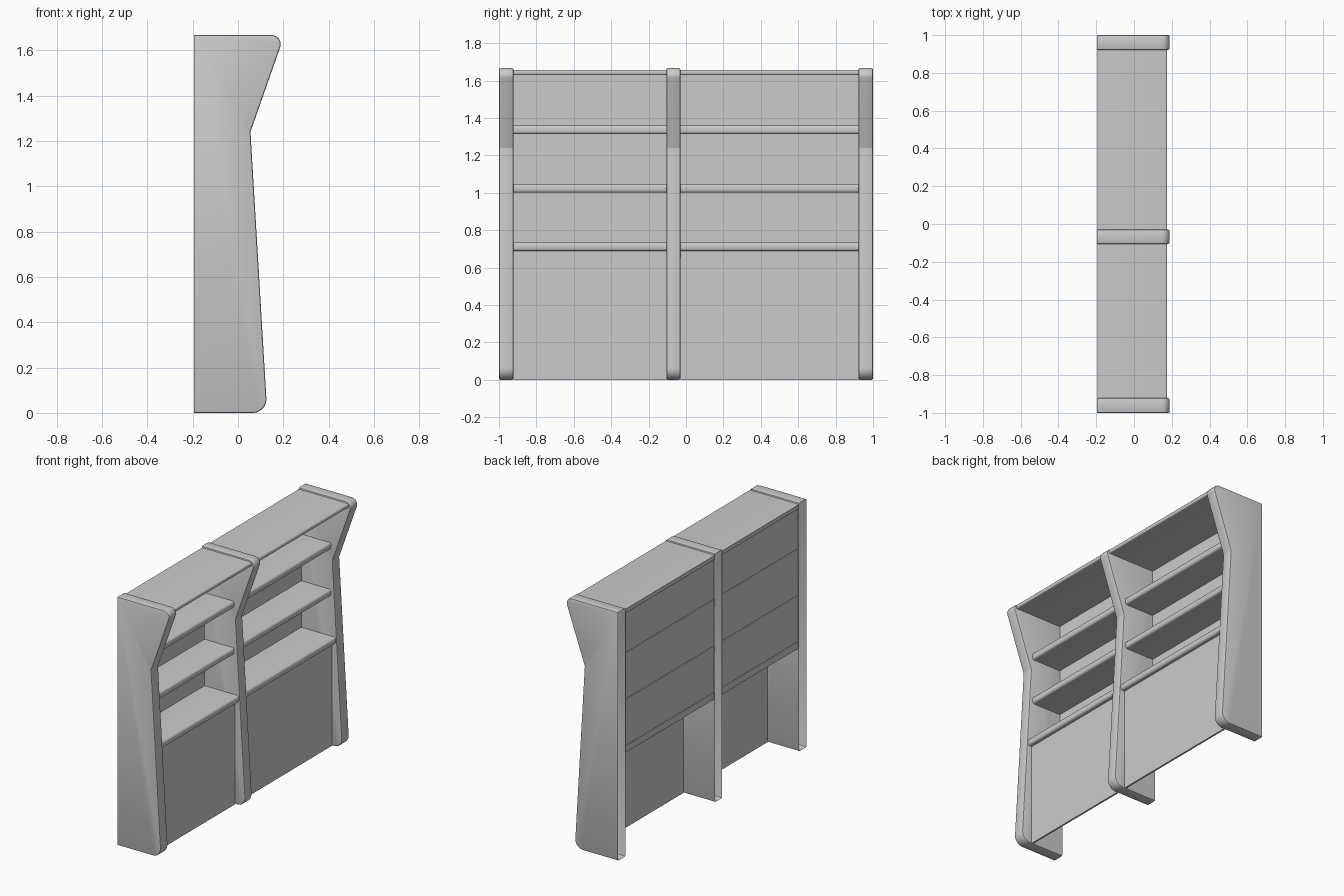
import bpy, bmesh, math
from mathutils import Vector

if "Cube" in bpy.data.objects:
    bpy.data.objects.remove(bpy.data.objects["Cube"])

mat = bpy.data.materials.new("light_grey")
mat.diffuse_color = (0.6, 0.6, 0.6, 1)
mat.use_nodes = True
mat.node_tree.nodes["Principled BSDF"].inputs["Base Color"].default_value = mat.diffuse_color


def finish(bm, name):
    me = bpy.data.meshes.new(name)
    bm.to_mesh(me)
    bm.free()
    me.materials.append(mat)
    ob = bpy.data.objects.new(name, me)
    bpy.context.collection.objects.link(ob)
    bpy.ops.object.select_all(action='DESELECT')
    ob.select_set(True)
    bpy.context.view_layer.objects.active = ob
    bpy.ops.object.shade_smooth_by_angle(angle=math.radians(35))
    return ob


def rounded(points, seg=8):
    """Profile points (x, z, radius) -> outline with filleted corners."""
    out = []
    n = len(points)
    for i, (x, z, r) in enumerate(points):
        p = Vector((x, z))
        if r == 0:
            out.append(p)
            continue
        a = (Vector(points[i - 1][:2]) - p).normalized()
        b = (Vector(points[(i + 1) % n][:2]) - p).normalized()
        half = a.angle(b) / 2
        c = p + (a + b).normalized() * (r / math.sin(half))
        s = p + a * (r / math.tan(half)) - c
        e = p + b * (r / math.tan(half)) - c
        for k in range(seg + 1):
            t = k / seg
            out.append(c + (s * (1 - t) + e * t).normalized() * r)
    return out


BACK = -0.195
PROFILE = [(BACK, 0, 0), (0.129, 0, 0.06), (0.055, 1.24, 0.02),
           (0.205, 1.667, 0.04), (BACK, 1.667, 0)]


def upright(name, y0, y1):
    """Shaped upright: hollow shell, open at the back, soft front edges."""
    bm = bmesh.new()
    vs = [bm.verts.new((p.x, y0, p.y)) for p in rounded(PROFILE)]
    face = bm.faces.new(vs)
    ext = bmesh.ops.extrude_face_region(bm, geom=[face])
    for v in ext["geom"]:
        if isinstance(v, bmesh.types.BMVert):
            v.co.y = y1
    bmesh.ops.recalc_face_normals(bm, faces=bm.faces)
    rear = [f for f in bm.faces if all(abs(v.co.x - BACK) < 1e-5 for v in f.verts)]
    bmesh.ops.delete(bm, geom=rear, context='FACES')
    rim = [e for e in bm.edges if not e.is_boundary
           and abs(e.verts[0].co.y - e.verts[1].co.y) < 1e-5]
    bmesh.ops.bevel(bm, geom=rim, offset=0.008, segments=2, profile=0.5,
                    affect='EDGES')
    return finish(bm, name)


def board(name, x0, x1, y0, y1, z0, z1, soft=0):
    """Box board, optionally with rounded long front edges."""
    bm = bmesh.new()
    bmesh.ops.create_cube(bm, size=1)
    for v in bm.verts:
        v.co = ((x0 + x1) / 2 + v.co.x * (x1 - x0),
                (y0 + y1) / 2 + v.co.y * (y1 - y0),
                (z0 + z1) / 2 + v.co.z * (z1 - z0))
    if soft:
        front = [e for e in bm.edges
                 if all(abs(v.co.x - x1) < 1e-5 for v in e.verts)
                 and abs(e.verts[0].co.y - e.verts[1].co.y) > 0.1]
        bmesh.ops.bevel(bm, geom=front, offset=soft, segments=4, profile=0.5,
                        affect='EDGES')
    return finish(bm, name)


# Three uprights
upright("end_upright_a", -1.0, -0.922)
upright("middle_upright", -0.105, -0.03)
upright("end_upright_b", 0.922, 1.0)

# Two bays: shelves, top, upper back and lower front panel
for bay, y0, y1 in (("narrow", -0.922, -0.105), ("wide", -0.03, 0.922)):
    for level, top, front in (("low", 0.735, 0.08), ("middle", 1.047, 0.045),
                              ("high", 1.36, 0.045)):
        board(f"{bay}_{level}_shelf", -0.187, front, y0, y1, top - 0.046, top, 0.015)
    board(f"{bay}_top_board", -0.193, 0.176, y0, y1, 1.63, 1.657, 0.009)
    board(f"{bay}_back_panel", -0.185, -0.175, y0, y1, 0.70, 1.64)
    board(f"{bay}_lower_panel", 0.04, 0.052, y0, y1, 0.0, 0.70)
